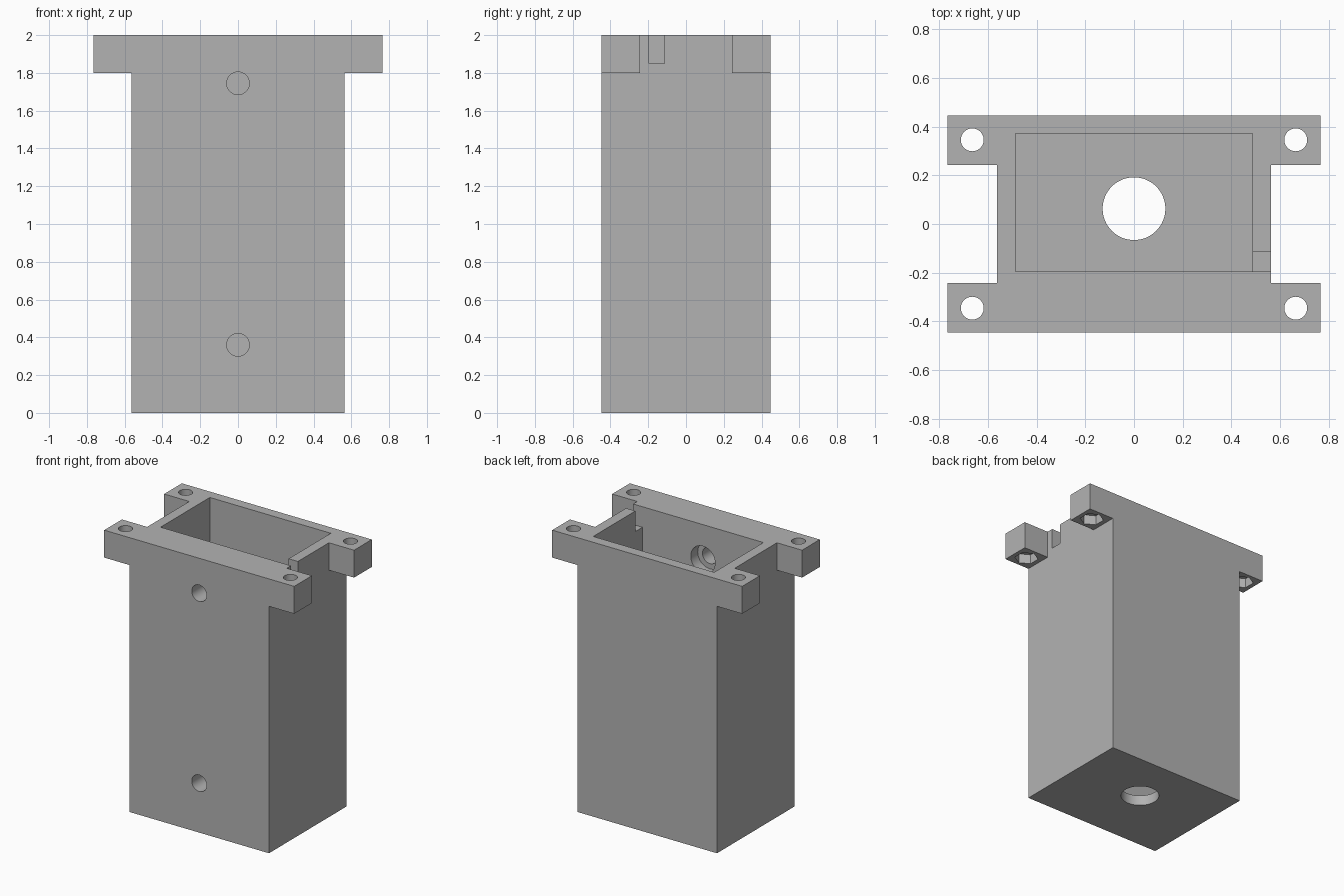
import bpy
import math
from mathutils import Vector

default = bpy.data.objects.get("Cube")
if default:
    bpy.data.objects.remove(default, do_unlink=True)

grey = bpy.data.materials.new("plain_grey")
grey.use_nodes = True
grey.diffuse_color = (0.45, 0.45, 0.45, 1)
grey.node_tree.nodes["Principled BSDF"].inputs["Base Color"].default_value = (0.45, 0.45, 0.45, 1)


def box(name, low, high):
    low, high = Vector(low), Vector(high)
    bpy.ops.mesh.primitive_cube_add(size=1, location=(low + high) / 2)
    obj = bpy.context.object
    obj.name = name
    obj.scale = high - low
    bpy.ops.object.transform_apply(location=True, rotation=True, scale=True)
    obj.data.materials.append(grey)
    return obj


def rod(name, start, end, radius, sides=48):
    start, end = Vector(start), Vector(end)
    axis = end - start
    bpy.ops.mesh.primitive_cylinder_add(vertices=sides, radius=radius, depth=axis.length,
                                        location=(start + end) / 2)
    obj = bpy.context.object
    obj.name = name
    obj.rotation_euler = axis.to_track_quat('Z', 'Y').to_euler()
    bpy.ops.object.transform_apply(location=True, rotation=True, scale=True)
    obj.data.materials.append(grey)
    return obj


def combine(target, tool, operation):
    mod = target.modifiers.new(operation.lower(), 'BOOLEAN')
    mod.operation = operation
    mod.solver = 'EXACT'
    mod.object = tool
    bpy.context.view_layer.objects.active = target
    bpy.ops.object.modifier_apply(modifier=mod.name)
    bpy.data.objects.remove(tool, do_unlink=True)


HALF_X, HALF_Y, TOP = 0.563, 0.447, 2.0
EAR_X, EAR_Y, EAR_Z = 0.766, 0.243, 1.8
CAVITY_X, CAVITY_FRONT, CAVITY_BACK = 0.488, -0.195, 0.372
WALL = 0.075
OVER = 0.05

# Solid housing with a mounting bar across the front and back
housing = box("housing", (-HALF_X, -HALF_Y, 0), (HALF_X, HALF_Y, TOP))
for side in (-1, 1):
    y_low, y_high = sorted((side * EAR_Y, side * HALF_Y))
    combine(housing, box("mounting_bar", (-EAR_X, y_low, EAR_Z), (EAR_X, y_high, TOP)), 'UNION')

# Open cavity and the notch in the left wall
combine(housing, box("cavity", (-CAVITY_X, CAVITY_FRONT, WALL),
                     (CAVITY_X, CAVITY_BACK, TOP + OVER)), 'DIFFERENCE')
combine(housing, box("wire_notch", (CAVITY_X - OVER, CAVITY_FRONT, 1.85),
                     (HALF_X + OVER, -0.114, TOP + OVER)), 'DIFFERENCE')

# Round opening in the floor
combine(housing, rod("floor_hole", (0, 0.063, -OVER), (0, 0.063, WALL + OVER), 0.129, 64), 'DIFFERENCE')

# Front bolt holes, widened on the inside
for z in (0.36, 1.745):
    combine(housing, rod("bolt_hole", (0, -HALF_Y - OVER, z), (0, CAVITY_FRONT + OVER, z), 0.06), 'DIFFERENCE')
    combine(housing, rod("bolt_recess", (0, CAVITY_FRONT - 0.08, z), (0, CAVITY_FRONT + OVER, z), 0.098), 'DIFFERENCE')

# Ear screw holes with hexagonal nut pockets underneath
for x in (-0.665, 0.665):
    for y in (-0.346, 0.346):
        combine(housing, rod("screw_hole", (x, y, EAR_Z - OVER), (x, y, TOP + OVER), 0.047), 'DIFFERENCE')
        combine(housing, rod("nut_pocket", (x, y, EAR_Z - OVER), (x, y, EAR_Z + 0.07), 0.08, 6), 'DIFFERENCE')

# Round walls smooth, corners sharp
bpy.ops.object.select_all(action='DESELECT')
housing.select_set(True)
bpy.context.view_layer.objects.active = housing
bpy.ops.object.shade_smooth_by_angle(angle=math.radians(30))
